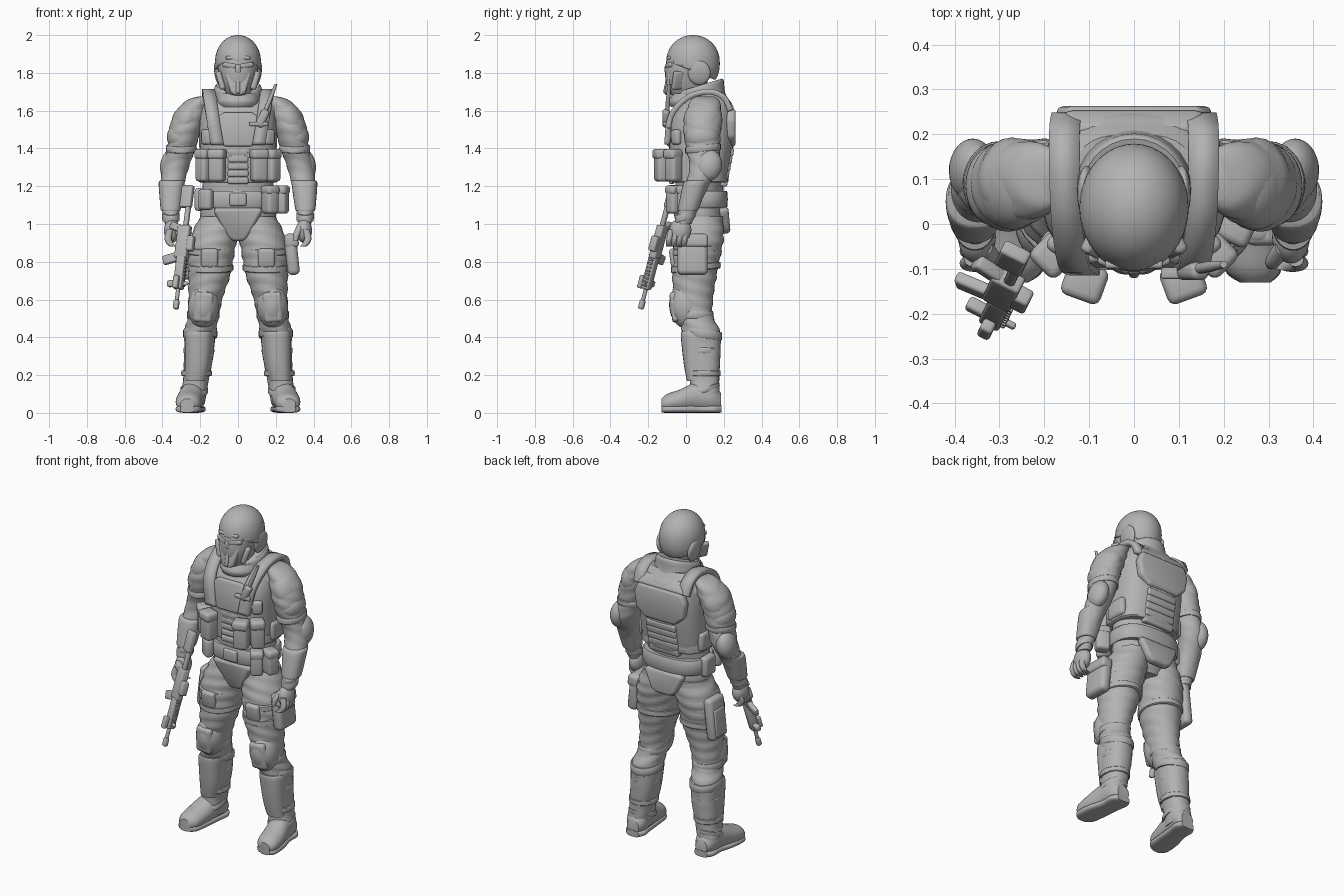
import bpy, bmesh, math
from mathutils import Matrix, Vector, Euler

if "Cube" in bpy.data.objects:
    bpy.data.objects.remove(bpy.data.objects["Cube"], do_unlink=True)

grey = bpy.data.materials.new("plain grey")
grey.use_nodes = True
tone = (.45, .45, .45, 1)
grey.diffuse_color = tone
grey.node_tree.nodes["Principled BSDF"].inputs["Base Color"].default_value = tone


def finish(bm, name, pair=False):
    bmesh.ops.recalc_face_normals(bm, faces=bm.faces[:])
    mesh = bpy.data.meshes.new(name)
    bm.to_mesh(mesh)
    bm.free()
    mesh.materials.append(grey)
    obj = bpy.data.objects.new(name, mesh)
    bpy.context.collection.objects.link(obj)
    bpy.ops.object.select_all(action='DESELECT')
    obj.select_set(True)
    bpy.context.view_layer.objects.active = obj
    bpy.ops.object.shade_smooth_by_angle(angle=math.radians(40))
    if pair:
        obj.modifiers.new("mirror", 'MIRROR').use_mirror_merge = False
    return obj


def spline(a, b, c, d, t):
    """Smooth interpolation between b and c."""
    return [q + t / 2 * (r - p + t * (2 * p - 5 * q + 4 * r - s + t * (3 * (q - r) + s - p)))
            for p, q, r, s in zip(a, b, c, d)]


def smooth_path(points, steps):
    pts = [points[0]] + list(points) + [points[-1]]
    path = [spline(*pts[i:i + 4], k / steps) for i in range(len(points) - 1) for k in range(steps)]
    return path + [points[-1]]


def loft(name, rows, pair=False, power=2, folds=0, tilt=0, along='z', sides=28, steps=6):
    """Rounded cross-sections (x, y, z, half width, half depth) joined into a skin."""
    bm, rings = bmesh.new(), []
    for x, y, z, a, b in smooth_path(rows, steps):
        ring = []
        for i in range(sides):
            ang = math.tau * i / sides
            c, s = math.cos(ang), math.sin(ang)
            ripple = 1 + folds * math.sin(z * 95 + 2 * c + 3 * s)
            u = math.copysign(abs(c) ** (2 / power), c) * a * ripple
            v = math.copysign(abs(s) ** (2 / power), s) * b * ripple
            off = (u, v, tilt * v) if along == 'z' else (u, 0, v)
            ring.append(bm.verts.new(Vector((x, y, z)) + Vector(off)))
        rings.append(ring)
    for lo, hi in zip(rings, rings[1:]):
        for i in range(sides):
            j = (i + 1) % sides
            bm.faces.new((lo[i], lo[j], hi[j], hi[i]))
    bm.faces.new(rings[0])
    bm.faces.new(rings[-1])
    return finish(bm, name, pair)


def band(name, x, y, z, a, b, high, pair=False, power=2, tilt=0):
    """Short ring with rounded edges around a limb or the body."""
    rows = [(x, y, z + high * h, a * k, b * k) for h, k in ((-.5, .93), (-.4, 1), (.4, 1), (.5, .93))]
    loft(name, rows, pair, power, tilt=tilt, steps=2)


def box(name, loc, size, turn=(0, 0, 0), pair=False, bevel=.018, frame=Matrix()):
    bm = bmesh.new()
    bmesh.ops.create_cube(bm, size=1)
    bmesh.ops.scale(bm, vec=size, verts=bm.verts)
    bmesh.ops.bevel(bm, geom=bm.edges[:], offset=min(bevel, min(size) * .4), segments=3,
                    profile=.5, affect='EDGES')
    spin = Euler([math.radians(t) for t in turn]).to_matrix().to_4x4()
    bm.transform(frame @ Matrix.Translation(loc) @ spin)
    return finish(bm, name, pair)


def ball(name, loc, radii, turn=(0, 0, 0), pair=False):
    bm = bmesh.new()
    bmesh.ops.create_uvsphere(bm, u_segments=28, v_segments=18, radius=1)
    bmesh.ops.scale(bm, vec=radii, verts=bm.verts)
    spin = Euler([math.radians(t) for t in turn]).to_matrix().to_4x4()
    bm.transform(Matrix.Translation(loc) @ spin)
    return finish(bm, name, pair)


def plate(name, half, loc, depth, lean=0):
    """Symmetric flat plate; half is its right outline as (x, z)."""
    bm = bmesh.new()
    outline = list(half) + [(-x, z) for x, z in reversed(half)]
    face = bm.faces.new([bm.verts.new((x, -depth / 2, z)) for x, z in outline])
    out = bmesh.ops.extrude_face_region(bm, geom=[face])["geom"]
    bmesh.ops.translate(bm, vec=(0, depth, 0), verts=[v for v in out if isinstance(v, bmesh.types.BMVert)])
    bmesh.ops.bevel(bm, geom=bm.edges[:], offset=depth * .35, segments=3, profile=.5, affect='EDGES')
    bm.transform(Matrix.Translation(loc) @ Matrix.Rotation(math.radians(lean), 4, 'X'))
    finish(bm, name)


def strap(name, line, half_width, thick):
    """Ribbon following (x, y, z) points."""
    bm = bmesh.new()
    rows = [[bm.verts.new((x + s * half_width, y, z)) for s in (-1, 1)] for x, y, z in smooth_path(line, 6)]
    for a, b in zip(rows, rows[1:]):
        bm.faces.new((a[0], a[1], b[1], b[0]))
    mod = finish(bm, name, True).modifiers.new("thickness", 'SOLIDIFY')
    mod.thickness, mod.offset = thick, 0


# Trunk, vest and belt
loft("body", [(0, .08, .92, .1, .08), (0, .08, 1.02, .195, .12), (0, .07, 1.15, .19, .125),
              (0, .08, 1.35, .19, .14), (0, .09, 1.52, .22, .15), (0, .1, 1.61, .225, .13),
              (0, .1, 1.66, .19, .1), (0, .1, 1.7, .13, .09)], folds=.01)
loft("vest", [(0, .07, 1.22, .18, .14), (0, .07, 1.24, .2, .15), (0, .08, 1.4, .205, .17),
              (0, .085, 1.53, .205, .173), (0, .1, 1.62, .19, .15), (0, .11, 1.67, .165, .11),
              (0, .11, 1.7, .13, .09)], power=2.8)
band("belt", 0, .075, 1.13, .205, .145, .09, power=2.6)
band("lower_vest_band", 0, .075, 1.25, .208, .15, .06, power=2.6)
for i in range(5):
    box("belly_rib", (0, -.075, 1.23 + i * .038), (.11, .03, .036), bevel=.01)
    box("back_rib", (0, .2 + i * .008, 1.22 + i * .04), (.2, .04, .043), (-8, 0, 0), bevel=.01)
plate("chest_plate", [(.07, -.1), (.12, -.06), (.11, .05), (.08, .08)], (0, -.078, 1.51), .03, -6)
plate("back_plate", [(.1, -.11), (.16, -.06), (.175, .03), (.15, .09)], (0, .238, 1.52), .05)
plate("upper_back_plate", [(.16, -.03), (.13, .045)], (0, .222, 1.62), .05, 35)
box("buckle", (0, -.07, 1.13), (.09, .03, .07))
plate("groin_plate", [(.03, -.1), (.05, -.08), (.13, .06), (.12, .08)], (0, -.03, 1.01), .05, 12)
plate("tail_plate", [(.05, -.07), (.08, -.05), (.13, .05), (.12, .07)], (0, .205, 1.02), .05, 5)
strap("shoulder_strap", [(.11, -.1, 1.42), (.135, -.08, 1.57), (.15, .01, 1.67), (.155, .12, 1.7),
                         (.155, .2, 1.67), (.15, .235, 1.6)], .034, .03)
box("strap_clip", (.135, -.09, 1.53), (.06, .03, .05), (-15, 0, 0), True)
box("chest_webbing", (.165, -.05, 1.46), (.06, .04, .08), (0, 0, 35), True)

# Pouches
for x, y, wide, turn in ((.11, -.125, .085, 20), (.18, -.065, .075, 45)):
    box("chest_pouch", (x, y, 1.31), (wide, .075, .17), (0, 0, turn), True)
    box("pouch_flap", (x, y - .004, 1.37), (wide + .008, .083, .055), (0, 0, turn), True)
box("side_pouch", (.195, .09, 1.29), (.05, .13, .11), pair=True)
for x, y, turn in ((.17, -.06, 35), (.225, -.005, 65)):
    box("belt_pouch", (x, y, 1.13), (.07, .08, .15), (0, 0, turn))
    box("belt_pouch_flap", (x, y, 1.18), (.077, .087, .05), (0, 0, turn))
box("small_belt_pouch", (-.17, -.05, 1.13), (.08, .05, .11), (0, 0, -35))
box("hip_pouch", (-.205, .08, 1.13), (.05, .1, .12))
box("radio", (.13, -.105, 1.56), (.045, .04, .1), (0, 25, 0))
loft("antenna", [(.14, -.1, 1.59, .012, .012), (.17, -.095, 1.66, .012, .012),
                 (.2, -.09, 1.74, .008, .008)], sides=10)
box("radio_bracket", (.11, -.11, 1.53), (.1, .025, .022), bevel=.006)

# Head, mask, collar and helmet
loft("collar", [(0, .09, 1.6, .16, .13), (0, .08, 1.67, .135, .125), (0, .075, 1.72, .125, .125),
                (0, .075, 1.735, .115, .115)], tilt=.3)
loft("chin_guard", [(0, .02, 1.62, .1, .1), (0, .02, 1.65, .112, .11), (0, .03, 1.69, .1, .1)])
loft("face", [(0, .01, 1.66, .045, .07), (0, .005, 1.71, .075, .1), (0, .005, 1.78, .098, .115),
              (0, .025, 1.86, .11, .13), (0, .03, 1.92, .1, .12)], power=2.2)
plate("mask", [(.02, -.075), (.04, -.06), (.07, .045), (.03, .06)], (0, -.085, 1.755), .035, -10)
box("mask_ridge", (0, -.1, 1.75), (.022, .02, .12), (-12, 0, 0), bevel=.01)
box("cheek_guard", (.078, -.03, 1.76), (.03, .09, .1), (0, 18, 28), True)
box("goggle", (.045, -.09, 1.84), (.075, .022, .026), (0, -8, 20), True, .01)
box("nose_bridge", (0, -.1, 1.82), (.03, .025, .05))
ball("ear_guard", (.105, .07, 1.8), (.02, .06, .065), (0, 8, 0), True)
bm = bmesh.new()
bmesh.ops.create_uvsphere(bm, u_segments=40, v_segments=32, radius=1)
for v in bm.verts:
    v.co.z = math.copysign(abs(v.co.z) ** .9, v.co.z)
bmesh.ops.scale(bm, vec=(.122, .142, .15), verts=bm.verts)
bm.transform(Matrix.Translation((0, .037, 1.85)))
for low, slope in ((1.765, 0), (1.81, -.4)):
    bmesh.ops.bisect_plane(bm, geom=bm.verts[:] + bm.edges[:] + bm.faces[:], plane_co=(0, .035, low),
                           plane_no=(0, -slope, 1), clear_inner=True)
shell = finish(bm, "helmet").modifiers.new("thickness", 'SOLIDIFY')
shell.thickness = .014
box("helmet_brow", (0, -.09, 1.88), (.13, .02, .02), (-15, 0, 0))

# Arms
loft("sleeve", [(.18, .1, 1.675, .03, .05), (.21, .1, 1.655, .06, .075), (.25, .095, 1.59, .085, .093),
                (.28, .085, 1.5, .085, .1), (.3, .09, 1.4, .075, .088), (.33, .095, 1.3, .07, .078),
                (.35, .055, 1.19, .06, .06), (.355, .01, 1.07, .046, .05), (.355, -.01, 1, .032, .04)],
     True, folds=.025)
ball("shoulder_pad", (.272, .09, 1.55), (.072, .103, .11), (0, -25, 0), True)
ball("upper_arm_pad", (.31, .085, 1.46), (.066, .09, .075), pair=True)
band("arm_strap", .3, .09, 1.4, .081, .094, .035, True, tilt=.1)
ball("elbow_pad", (.36, .12, 1.31), (.052, .07, .085), (-10, -8, 0), True)
loft("forearm_guard", [(.35, .065, 1.23, .063, .063), (.352, .05, 1.21, .068, .066),
                       (.356, .015, 1.09, .055, .056), (.356, .01, 1.07, .05, .052)], True, 2.3)
band("glove_cuff", .355, -.005, 1.04, .046, .054, .04, True, tilt=.3)
ball("palm", (.35, -.03, .965), (.042, .058, .065), (-12, 0, 0), True)
for i in range(4):
    y = -.08 + i * .027
    loft("finger", [(.36, y, .97, .018, .015), (.37, y - .008, .92, .019, .016),
                    (.35, y - .012, .885, .018, .015), (.325, y - .012, .88, .01, .01)], True, sides=12)
loft("thumb", [(.335, -.05, 1, .02, .02), (.312, -.08, .95, .018, .018), (.305, -.09, .91, .011, .011)],
     True, sides=12)

# Legs, pads and boots
loft("trouser", [(.09, .08, 1.04, .11, .115), (.125, .07, .94, .123, .13), (.143, .055, .84, .123, .13),
                 (.152, .045, .73, .112, .118), (.17, .04, .62, .092, .105), (.182, .05, .52, .082, .092),
                 (.2, .08, .43, .084, .1), (.205, .095, .34, .076, .088)], True, folds=.03)
for z in (.86, .77):
    band("thigh_strap", .147, .052, z, .122, .131, .035, True, tilt=.1)
box("thigh_pocket", (.15, -.065, .82), (.09, .04, .1), (8, 0, 0), True)
ball("knee_pad", (.182, -.002, .565), (.083, .087, .12), (6, -4, 0), True)
box("knee_plate", (.184, -.058, .56), (.1, .045, .16), (6, -4, 0), True, .03)
band("knee_strap", .184, .05, .52, .085, .094, .04, True)
band("gaiter_top", .2, .09, .42, .09, .1, .045, True, tilt=-.15)
loft("shin_boot", [(.202, .09, .41, .08, .093), (.208, .095, .3, .078, .087), (.222, .098, .18, .068, .078),
                   (.235, .098, .1, .068, .08), (.235, .1, .05, .06, .075)], True, 2.3, .008)
loft("shin_guard", [(.203, .06, .43, .07, .085), (.207, .06, .4, .075, .087), (.214, .07, .26, .068, .082),
                    (.224, .075, .17, .058, .07)], True, 2.5)
for z, x in ((.33, .207), (.21, .219)):
    band("shin_strap", x, .095, z, .081, .088, .03, True)
band("ankle_strap", .232, .09, .12, .073, .088, .03, True, tilt=.3)
loft("boot", [(.27, -.13, .045, .035, .03), (.265, -.1, .052, .062, .048), (.258, -.03, .065, .07, .06),
              (.243, .06, .085, .066, .08), (.235, .14, .08, .063, .075), (.232, .185, .06, .04, .045)],
     True, along='y')
loft("sole", [(.27, -.13, .02, .035, .018), (.265, -.1, .02, .064, .02), (.256, -.01, .02, .068, .02),
              (.24, .08, .02, .06, .02), (.235, .15, .02, .064, .02), (.232, .188, .02, .042, .019)],
     True, 3, along='y')
box("left_thigh_case", (.285, .035, .84), (.065, .16, .22), (0, -6, 0), bevel=.025)
box("left_case_lid", (.285, .035, .91), (.072, .165, .07), (0, -6, 0))
box("right_thigh_case", (-.262, .09, .83), (.06, .14, .25), (0, 6, 0), bevel=.025)
box("right_case_panel", (-.292, .09, .81), (.02, .1, .16), (0, 6, 0))

# Rifle, measured from the muzzle back to the stock
muzzle = Vector((-.33, -.24, .55))
back = (Vector((-.25, -.07, 1.2)) - muzzle).normalized()
up = Vector((.87, -.45, 0))
up = (up - back * up.dot(back)).normalized()
frame = Matrix((back, up.cross(back), up)).transposed().to_4x4()
frame.translation = muzzle
for name, loc, size, lean in (
        ("barrel", (.08, 0, 0), (.16, .02, .02), 0), ("muzzle_brake", (.025, 0, 0), (.05, .028, .028), 0),
        ("handguard", (.2, 0, 0), (.18, .045, .05), 0), ("receiver", (.37, 0, -.005), (.18, .042, .07), 0),
        ("magazine", (.28, 0, -.06), (.05, .028, .1), 15), ("grip", (.45, 0, -.05), (.04, .032, .08), -20),
        ("foregrip", (.14, 0, -.035), (.035, .03, .06), 0), ("buffer_tube", (.53, 0, 0), (.16, .026, .026), 0),
        ("stock", (.62, 0, -.015), (.12, .034, .065), 0), ("sight", (.36, 0, .04), (.08, .04, .04), 0),
        ("front_sight", (.14, 0, .035), (.02, .015, .04), 0), ("lamp", (.14, .035, 0), (.07, .03, .03), 0)):
    box("rifle_" + name, loc, size, (0, lean, 0), bevel=.008, frame=frame)
for i in range(8):
    box("rifle_rail", (.13 + i * .02, 0, .028), (.01, .024, .012), bevel=.002, frame=frame)
